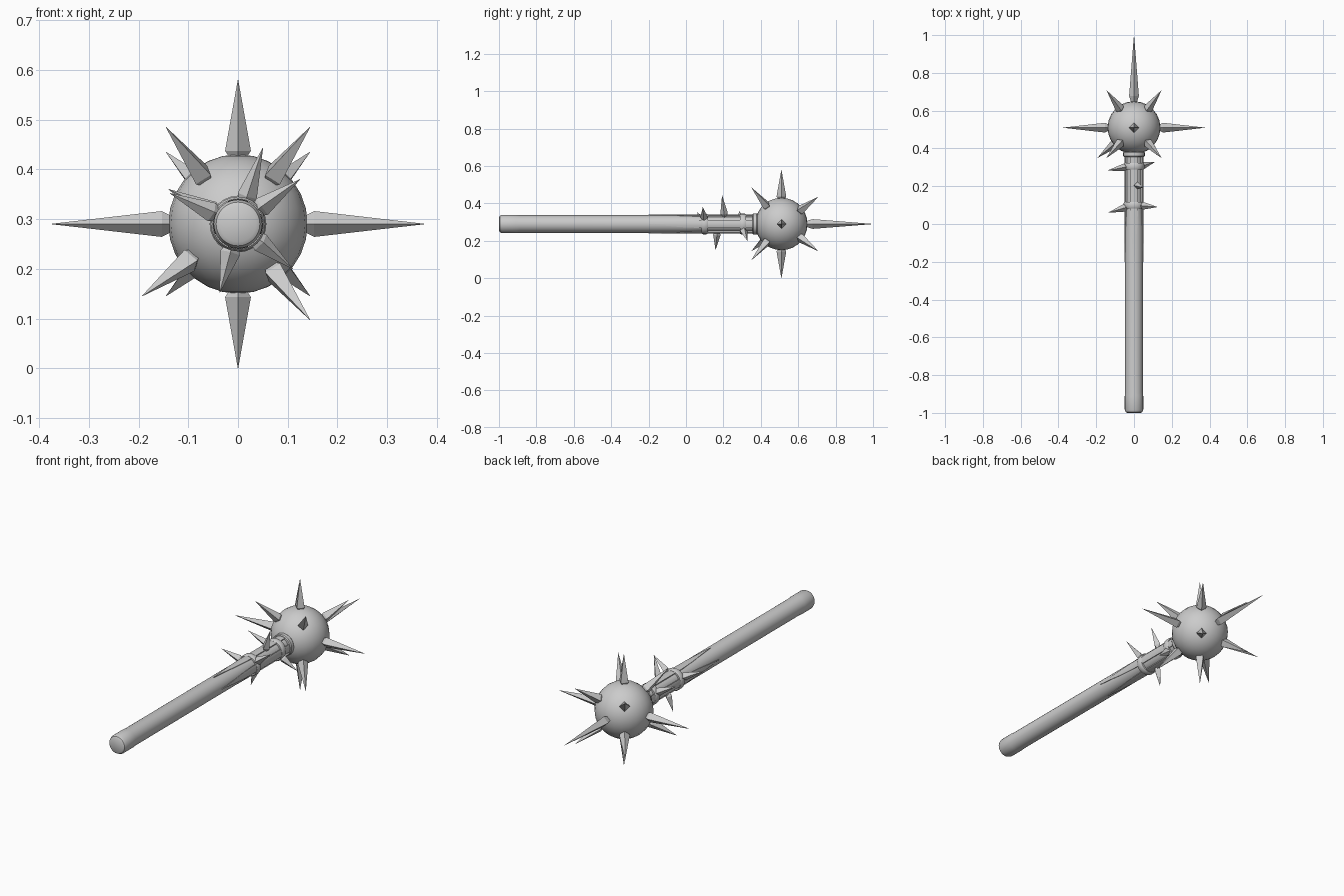
import bpy, bmesh, math
from mathutils import Vector

if "Cube" in bpy.data.objects:
    bpy.data.objects.remove(bpy.data.objects["Cube"])

CZ = 0.29                        # height of the weapon axis
BALL = Vector((0, 0.51, CZ))


def finish(name, bm, smooth=None):
    bmesh.ops.recalc_face_normals(bm, faces=bm.faces)
    me = bpy.data.meshes.new(name)
    bm.to_mesh(me)
    bm.free()
    ob = bpy.data.objects.new(name, me)
    bpy.context.collection.objects.link(ob)
    if smooth:
        bpy.ops.object.select_all(action='DESELECT')
        ob.select_set(True)
        bpy.context.view_layer.objects.active = ob
        bpy.ops.object.shade_smooth_by_angle(angle=math.radians(smooth))
    return ob


def skin(bm, rings, caps=True):
    rows = [[bm.verts.new(p) for p in r] for r in rings]
    n = len(rows[0])
    for a, b in zip(rows, rows[1:]):
        for i in range(n):
            j = (i + 1) % n
            bm.faces.new((a[i], a[j], b[j], b[i]))
    if caps:
        bm.faces.new(rows[0])
        bm.faces.new(rows[-1])


def lathe(name, profile, sides=24, caps=True, closed=False):
    """Turn (y, radius) points around the weapon axis."""
    bm = bmesh.new()
    rings = [[(r * math.cos(2 * math.pi * i / sides), y,
               CZ + r * math.sin(2 * math.pi * i / sides)) for i in range(sides)]
             for y, r in profile]
    skin(bm, rings, caps)
    return finish(name, bm, 35)


def spike(name, origin, tip, wide_at, r, foot):
    """Four-sided spike: narrow foot, wide shoulder, long point."""
    d = tip - origin
    length = d.length
    d.normalize()
    up = Vector((0, 0, 1)) if abs(d.z) < 0.9 else Vector((0, 1, 0))
    u = d.cross(up).normalized()
    v = d.cross(u)
    bm = bmesh.new()
    rings = [[origin + d * t + (u * math.cos(i * math.pi / 2)
                                + v * math.sin(i * math.pi / 2)) * rad
              for i in range(4)]
             for t, rad in ((wide_at - foot, r * 0.5), (wide_at, r), (length, 0.0004))]
    skin(bm, rings)
    finish(name, bm)


# handle with rounded butt, slimmer neck under the straps
lathe("handle", [(-1.0, 0.036), (-0.995, 0.044), (-0.983, 0.049), (-0.91, 0.049),
                 (-0.89, 0.047), (0.0, 0.047), (0.1, 0.042), (0.40, 0.042)])

# ball head
bm = bmesh.new()
bmesh.ops.create_uvsphere(bm, u_segments=24, v_segments=14, radius=0.14)
bmesh.ops.translate(bm, verts=bm.verts, vec=BALL)
finish("ball_head", bm, 40)

# long axial spikes
for s in (-1, 1):
    spike("side_spike", BALL, BALL + Vector((s * 0.375, 0, 0)), 0.153, 0.026, 0.025)
    spike("vertical_spike", BALL, BALL + Vector((0, 0, s * 0.29)), 0.147, 0.026, 0.02)
spike("end_spike", BALL, BALL + Vector((0, 0.49, 0)), 0.167, 0.026, 0.04)

# diagonal spikes
tips = [(sx * 0.145, 0.197, sz * 0.145) for sx in (-1, 1) for sz in (-1, 1)]
tips += [(-0.145, -0.16, 0.195), (0.145, -0.16, 0.195),
         (0.145, -0.16, -0.193), (-0.193, -0.16, -0.145)]
for t in tips:
    spike("diagonal_spike", BALL, BALL + Vector(t), 0.147, 0.025, 0.02)

# pointed metal straps along the neck
for k in range(4):
    bm = bmesh.new()
    mid = k * math.pi / 2
    rings = []
    for y, half in ((-0.2, 0.02), (-0.12, 0.16), (-0.03, 0.34), (0.05, 0.42), (0.38, 0.42)):
        arc = [mid + half * f for f in (-1, -0.5, 0, 0.5, 1)]
        pts = [(0.05, a) for a in arc] + [(0.038, a) for a in reversed(arc)]
        rings.append([(r * math.cos(a), y, CZ + r * math.sin(a)) for r, a in pts])
    skin(bm, rings)
    finish("neck_strap", bm, 35)

# bands and collar
for y in (0.1, 0.305):
    lathe("neck_band", [(y - 0.017, 0.04), (y - 0.017, 0.051), (y - 0.01, 0.055),
                        (y + 0.01, 0.055), (y + 0.017, 0.051), (y + 0.017, 0.04)])
lathe("head_collar", [(0.355, 0.045), (0.355, 0.053), (0.36, 0.057),
                      (0.378, 0.057), (0.385, 0.052), (0.385, 0.04)])

# crooked thorns on the neck: (base y, tip)
thorns = [(0.10, (0.125, 0.09, 0.38)), (0.10, (-0.137, 0.06, 0.352)),
          (0.31, (-0.14, 0.283, 0.36)), (0.295, (0.11, 0.328, 0.20)),
          (0.21, (0.05, 0.193, 0.443)), (0.17, (-0.037, 0.158, 0.152))]
for y, tip in thorns:
    spike("neck_thorn", Vector((0, y, CZ)), Vector(tip), 0.06, 0.02, 0.022)
